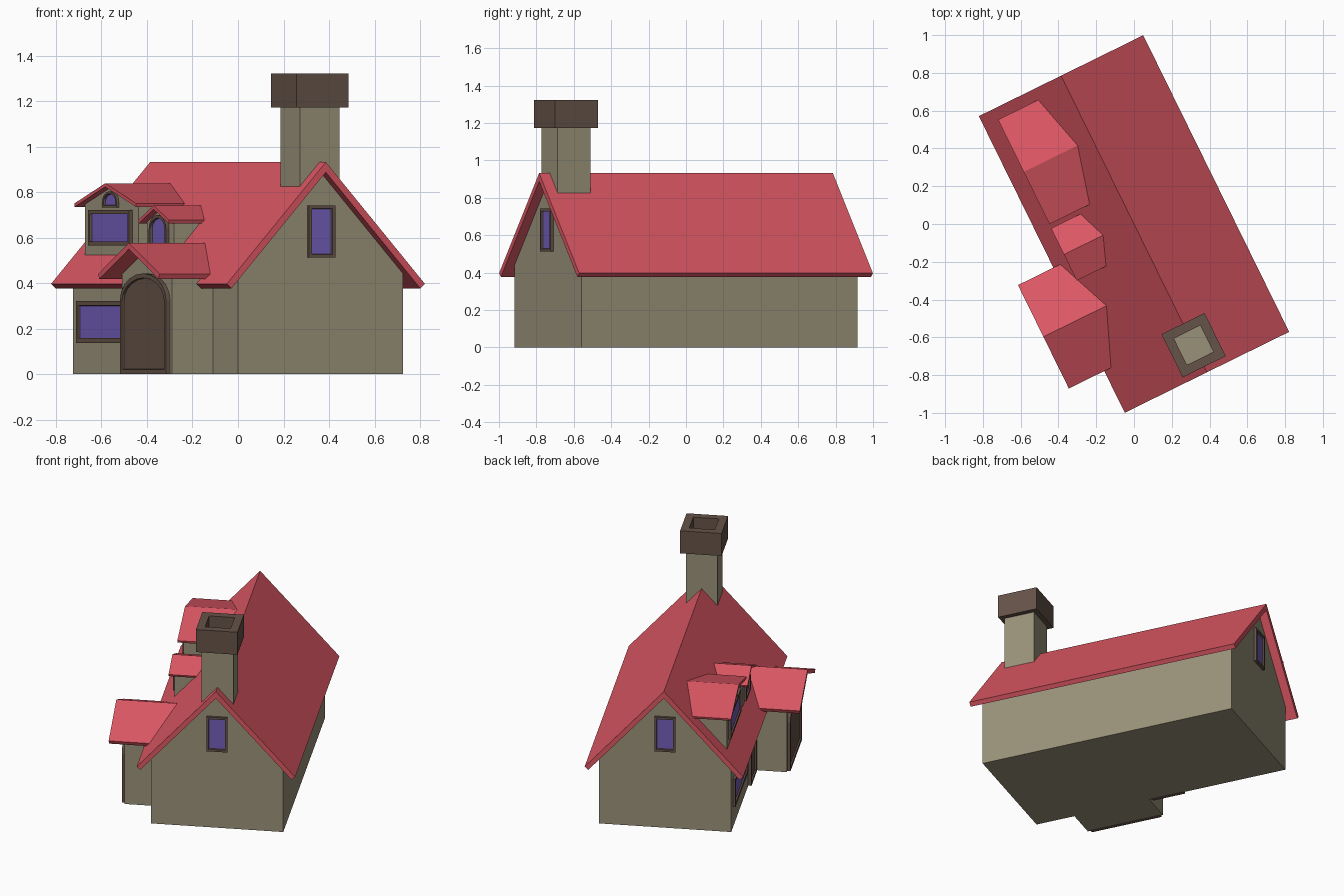
import bpy, bmesh, math
from mathutils import Matrix, Vector

if "Cube" in bpy.data.objects:
    bpy.data.objects.remove(bpy.data.objects["Cube"])

TURN = Matrix.Rotation(math.radians(26.2), 4, 'Z')   # whole house is turned about z
RIDGE, EAVE, HALF_W, HALF_L = 0.932, 0.397, 0.485, 0.875
PITCH = (RIDGE - EAVE) / HALF_W


def material(name, rgb):
    m = bpy.data.materials.new(name)
    m.diffuse_color = (*rgb, 1)
    m.use_nodes = True
    m.node_tree.nodes["Principled BSDF"].inputs["Base Color"].default_value = m.diffuse_color
    return m


RED = material("roof_red", (0.71, 0.095, 0.125))
TAN = material("wall_tan", (0.32, 0.285, 0.19))
BROWN = material("trim_brown", (0.13, 0.085, 0.065))
GLASS = material("glass_violet", (0.17, 0.11, 0.48))


def finish(name, bm, *mats):
    bmesh.ops.recalc_face_normals(bm, faces=bm.faces)
    me = bpy.data.meshes.new(name)
    bm.to_mesh(me)
    bm.free()
    for m in mats:
        me.materials.append(m)
    ob = bpy.data.objects.new(name, me)
    ob.matrix_world = TURN
    bpy.context.collection.objects.link(ob)
    return ob


def loft(name, front, back, mat):
    """Closed solid between two matching outlines."""
    bm = bmesh.new()
    a = [bm.verts.new(p) for p in front]
    b = [bm.verts.new(p) for p in back]
    bm.faces.new(a)
    bm.faces.new(b)
    n = len(a)
    for i in range(n):
        j = (i + 1) % n
        bm.faces.new((a[i], a[j], b[j], b[i]))
    return finish(name, bm, mat)


def gable_roof(w, eave, ridge, t):
    """Chevron cross-section of a pitched roof slab."""
    ang = math.atan2(ridge - eave, w)
    iw, ie, ir = w - t * math.sin(ang), eave - t * math.cos(ang), ridge - t / math.cos(ang)
    return [(-w, eave), (0, ridge), (w, eave), (iw, ie), (0, ir), (-iw, ie)]


def gable_wall(w, base, roof_w, eave, ridge, t):
    """Pentagon wall section fitting just under a roof."""
    ang = math.atan2(ridge - eave, roof_w)
    top = ridge - t / math.cos(ang) + 0.004
    side = top - w * math.tan(ang)
    return [(-w, base), (-w, side), (0, top), (w, side), (w, base)]


def on_roof(z, sink=0.0):
    """x on the left main roof slope at height z."""
    return -(RIDGE - z) / PITCH + sink


# main walls and main roof
sec = gable_wall(0.404, 0, HALF_W, EAVE, RIDGE, 0.03)
loft("main_walls", [(x, -0.822, z) for x, z in sec], [(x, 0.822, z) for x, z in sec], TAN)
sec = gable_roof(HALF_W, EAVE, RIDGE, 0.03)
loft("main_roof", [(x, -HALF_L, z) for x, z in sec], [(x, HALF_L, z) for x, z in sec], RED)


def wing(name, y, wall_x, wall_w, base, roof_x, roof_w, eave, ridge, t):
    """Dormer or porch growing out of the left roof slope."""
    sec = gable_wall(wall_w, base, roof_w, eave, ridge, t)
    loft(name + "_walls", [(wall_x, y + s, z) for s, z in sec],
         [(max(-0.395, on_roof(z, 0.02)), y + s, z) for s, z in sec], TAN)
    sec = gable_roof(roof_w, eave, ridge, t)
    loft(name + "_roof", [(roof_x, y + s, z) for s, z in sec],
         [(on_roof(z, 0.01), y + s, z) for s, z in sec], RED)


wing("large_dormer", 0.505, -0.37, 0.266, 0.522, -0.402, 0.308, 0.75, 0.839, 0.015)
wing("small_dormer", 0.019, -0.37, 0.135, 0.522, -0.404, 0.154, 0.677, 0.741, 0.015)
wing("porch", -0.324, -0.605, 0.248, 0, -0.694, 0.305, 0.441, 0.577, 0.025)


def panel(name, origin, outward, half, z0, z1, arch, rim, inner, proud=0.016, steps=10):
    """Framed window or door: outline slab with a recessed inner face."""
    out = Vector(outward)
    side = Vector((0, 0, 1)).cross(out)
    if arch:
        top = [(half * math.cos(math.pi * i / steps), z1 - arch + arch * math.sin(math.pi * i / steps))
               for i in range(steps + 1)]
    else:
        top = [(half, z1), (-half, z1)]
    pts = [(-half, z0), (half, z0)] + top
    bm = bmesh.new()
    o = Vector(origin)
    back = [bm.verts.new(o + side * s - out * 0.01 + Vector((0, 0, z))) for s, z in pts]
    front = [bm.verts.new(o + side * s + out * proud + Vector((0, 0, z))) for s, z in pts]
    bm.faces.new(back[::-1])
    face = bm.faces.new(front)
    n = len(pts)
    for i in range(n):
        j = (i + 1) % n
        bm.faces.new((back[i], back[j], front[j], front[i]))
    bm.normal_update()
    bmesh.ops.inset_region(bm, faces=[face], thickness=rim, use_even_offset=True)
    bmesh.ops.inset_region(bm, faces=[face], thickness=0.002, use_even_offset=True)
    bmesh.ops.translate(bm, verts=face.verts, vec=-out * 0.01)
    face.material_index = 1
    finish(name, bm, BROWN, inner)


LEFT = (-1, 0, 0)
# windows in the two gable ends
for label, s in (("front", -1), ("back", 1)):
    panel(label + "_gable_window", (0, s * 0.822, 0), (0, s, 0), 0.064, 0.513, 0.742, 0, 0.014, GLASS)
# left side windows and doors
panel("ground_window", (-0.404, 0.505, 0), LEFT, 0.255, 0.138, 0.322, 0, 0.02, GLASS)
panel("large_dormer_window", (-0.37, 0.505, 0), LEFT, 0.205, 0.565, 0.722, 0, 0.017, GLASS)
panel("attic_window", (-0.37, 0.505, 0), LEFT, 0.07, 0.732, 0.803, 0.045, 0.01, GLASS, 0.012)
panel("small_dormer_window", (-0.37, 0.019, 0), LEFT, 0.085, 0.54, 0.70, 0.06, 0.014, GLASS)
panel("porch_door", (-0.605, -0.324, 0), LEFT, 0.23, 0.0, 0.443, 0.12, 0.02, BROWN, 0.02)
panel("side_door", (-0.404, 0.045, 0), LEFT, 0.105, 0.0, 0.33, 0.08, 0.016, BROWN, 0.02)


# chimney: solid shaft with a hollow cap around its top
def square(h, z):
    return [(sx * h, -0.715 + sy * h, z) for sx, sy in ((-1, -1), (1, -1), (1, 1), (-1, 1))]


loft("chimney_shaft", square(0.097, 0.60), square(0.097, 1.22), TAN)
bm = bmesh.new()
rings = [[bm.verts.new(p) for p in square(h, z)]
         for h, z in ((0.127, 1.172), (0.127, 1.322), (0.078, 1.322), (0.078, 1.172))]
for k in range(4):
    a, b = rings[k], rings[(k + 1) % 4]
    for i in range(4):
        j = (i + 1) % 4
        bm.faces.new((a[i], a[j], b[j], b[i]))
finish("chimney_cap", bm, BROWN)
